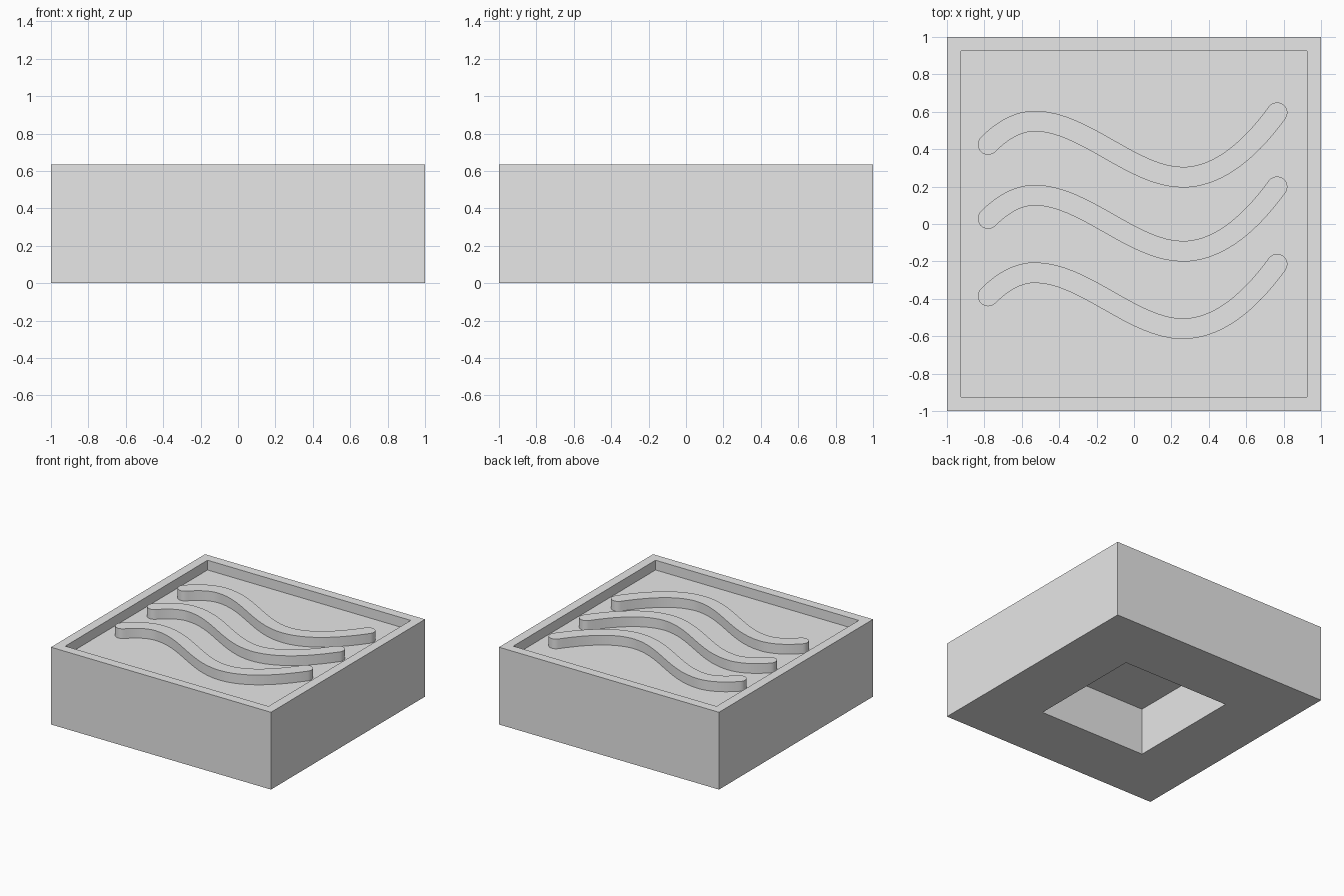
import bpy, bmesh, math
from mathutils import Vector
from mathutils.geometry import interpolate_bezier

if "Cube" in bpy.data.objects:
    bpy.data.objects.remove(bpy.data.objects["Cube"], do_unlink=True)

HEIGHT, RIM, RECESS = 0.635, 0.108, 0.08
HOLE_HALF, HOLE_DEPTH = 0.277, 0.39
RIDGE_RADIUS = 0.055

grey = bpy.data.materials.new("plain_grey")
grey.use_nodes = True
colour = (0.8, 0.8, 0.8, 1)
grey.diffuse_color = colour
grey.node_tree.nodes["Principled BSDF"].inputs["Base Color"].default_value = colour


def add_object(name, bm):
    bmesh.ops.recalc_face_normals(bm, faces=bm.faces)
    mesh = bpy.data.meshes.new(name)
    bm.to_mesh(mesh)
    bm.free()
    mesh.materials.append(grey)
    obj = bpy.data.objects.new(name, mesh)
    bpy.context.collection.objects.link(obj)
    return obj


def sink_face(bm, side, inset, shift):
    """Inset the face on the given side (+1 top, -1 bottom) and push it inward."""
    bm.normal_update()
    face = next(f for f in bm.faces if f.normal.z * side > 0.9)
    ring = bmesh.ops.inset_individual(bm, faces=[face], thickness=inset)["faces"]
    walls = bmesh.ops.extrude_discrete_faces(bm, faces=[face])["faces"]
    bmesh.ops.translate(bm, verts=walls[0].verts, vec=(0, 0, -side * shift))


# Block with a shallow tray on top and a square socket underneath
bm = bmesh.new()
bmesh.ops.create_cube(bm, size=1)
bmesh.ops.scale(bm, verts=bm.verts, vec=(2, 2, HEIGHT))
bmesh.ops.translate(bm, verts=bm.verts, vec=(0, 0, HEIGHT / 2))
sink_face(bm, 1, RIM, RECESS)
sink_face(bm, -1, 1 - HOLE_HALF, HOLE_DEPTH)
add_object("tray_block", bm)

# Centre line of a wave: left end, crest, trough, right end
knots = [Vector(p) for p in ((-0.78, 0.425), (-0.53, 0.55), (0.26, 0.25), (0.765, 0.595))]
slopes = (1.0, 0, 0, 1.37)
path = []
for i in range(3):
    a, b = knots[i], knots[i + 1]
    third = (b.x - a.x) / 3
    path += interpolate_bezier(a, a + Vector((third, third * slopes[i])),
                               b - Vector((third, third * slopes[i + 1])), b, 17)[:-1]
path.append(knots[-1])
path = [Vector((p[0], p[1])) for p in path]


def ridge_outline():
    """Offset the centre line to both sides and round the two ends."""
    last = len(path) - 1
    angles = []
    for i in range(last + 1):
        d = path[min(i + 1, last)] - path[max(i - 1, 0)]
        angles.append(math.atan2(d.y, d.x))

    def at(i, turn):
        t = angles[i] + turn
        return path[i] + RIDGE_RADIUS * Vector((math.cos(t), math.sin(t)))

    quarter, steps = math.pi / 2, 12
    right = [at(i, -quarter) for i in range(last + 1)]
    end_cap = [at(last, -quarter + math.pi * k / steps) for k in range(1, steps)]
    left = [at(i, quarter) for i in range(last, -1, -1)]
    start_cap = [at(0, quarter + math.pi * k / steps) for k in range(1, steps)]
    return right + end_cap + left + start_cap


# Three wavy ridges, level with the rim
outline = ridge_outline()
for name, shift in (("back", 0), ("middle", -0.396), ("front", -0.81)):
    bm = bmesh.new()
    floor = HEIGHT - RECESS - 0.005
    base = bm.faces.new([bm.verts.new((p.x, p.y + shift, floor)) for p in outline])
    top = bmesh.ops.extrude_face_region(bm, geom=[base], use_keep_orig=True)["geom"]
    bmesh.ops.translate(bm, verts=[v for v in top if isinstance(v, bmesh.types.BMVert)],
                        vec=(0, 0, HEIGHT - floor))
    ridge = add_object(name + "_wave_ridge", bm)
    bpy.ops.object.select_all(action="DESELECT")
    ridge.select_set(True)
    bpy.context.view_layer.objects.active = ridge
    bpy.ops.object.shade_smooth_by_angle(angle=math.radians(30))
